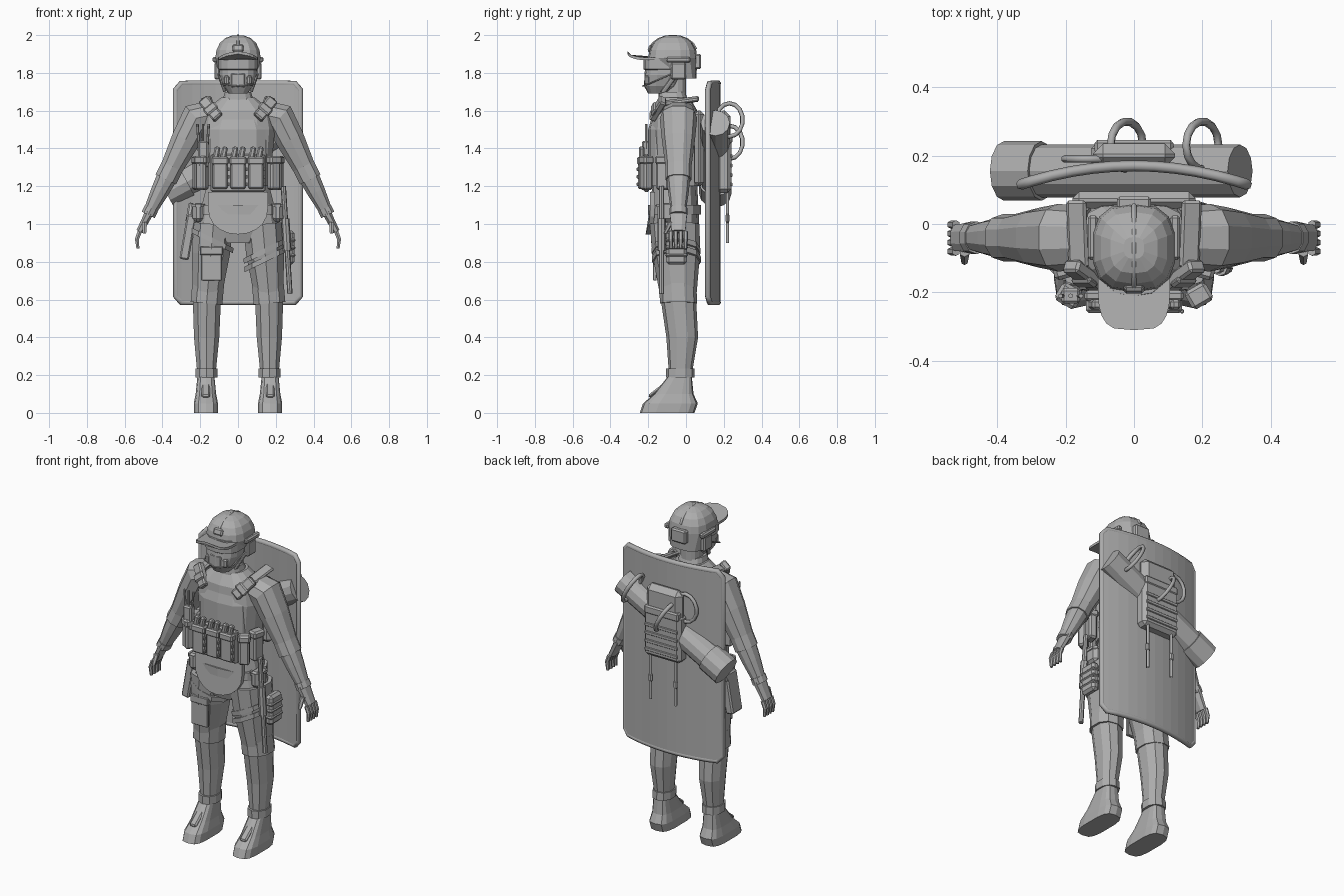
import bpy, bmesh
from math import sin, cos, pi, radians, copysign
from mathutils import Vector, Matrix, Euler

cube = bpy.data.objects.get("Cube")
if cube:
    bpy.data.objects.remove(cube)
shade = .42
colour = (shade, shade, shade, 1)
grey = bpy.data.materials.new("plain_grey")
grey.use_nodes = True
grey.diffuse_color = colour
grey.node_tree.nodes["Principled BSDF"].inputs["Base Color"].default_value = colour
X, Y, Z = (Vector(row) for row in Matrix.Identity(3))
SIDES = (-1, 1)

def place_object(name, data):
    data.materials.append(grey)
    obj = bpy.data.objects.new(name, data)
    bpy.context.scene.collection.objects.link(obj)
    return obj

def finish(name, bm):
    bmesh.ops.recalc_face_normals(bm, faces=bm.faces)
    mesh = bpy.data.meshes.new(name)
    bm.to_mesh(mesh)
    bm.free()
    place_object(name, mesh)

def skin(name, rings):
    """Bridge closed rings of points and cap both ends."""
    bm = bmesh.new()
    rows = [[bm.verts.new(point) for point in ring] for ring in rings]
    for low, high in zip(rows, rows[1:]):
        for i in range(len(low)):
            bm.faces.new((low[i - 1], low[i], high[i], high[i - 1]))
    bm.faces.new(rows[0][::-1])
    bm.faces.new(rows[-1])
    finish(name, bm)

def turn_around(count):
    return [2 * pi * (i + .5) / count for i in range(count)]

def oval(centre, u, v, sides, power):
    def squared(t):
        return copysign(abs(t) ** (2 / power), t)
    return [centre + u * squared(cos(a)) + v * squared(sin(a)) for a in turn_around(sides)]

def loft(name, base, sections, lean=0, sides=14, power=2.6):
    """Stack level ovals given as height above base, half width, half depth."""
    skin(name, [oval(base + Z * rise + Y * lean * rise, X * width, Y * depth, sides, power)
                for rise, width, depth in sections])

def limb(name, sections, flat=1, tilt=0, sides=10):
    """Sweep ovals square to a path of points and radii; flat scales the depth."""
    path = [point for point, radius in sections]
    rings = []
    for i, (point, radius) in enumerate(sections):
        along = path[min(i + 1, len(path) - 1)] - path[max(i - 1, 0)]
        side = along.cross(Y).normalized() + Z * tilt
        rings.append(oval(point, side * radius, Y * radius * flat, sides, 2.2))
    skin(name, rings)

def band(name, start, end, place, width, radius, flat=1, tilt=0):
    limb(name, [(start.lerp(end, place + step), radius) for step in (0, width)], flat, tilt)

def box(name, centre, size, turn=(0, 0, 0), bevel=.008):
    bm = bmesh.new()
    bmesh.ops.create_cube(bm, size=1, matrix=Matrix.Diagonal((*size, 1)))
    bmesh.ops.bevel(bm, geom=bm.edges[:], offset=bevel, segments=1, affect='EDGES')
    rotation = Euler([radians(angle) for angle in turn]).to_matrix().to_4x4()
    bm.transform(Matrix.Translation(centre) @ rotation)
    finish(name, bm)

def pouch(name, centre, size, turn=(0, 0, 0)):
    """A bevelled bag with a slightly larger flap over its upper quarter."""
    width, depth, height = size
    box(name, centre, size, turn, depth / 5)
    box(name + "_flap", centre + Z * height * .38, (width + .01, depth + .01, height / 4), turn, depth / 5)

def rod(name, start, end, radius, sides=12):
    span = end - start
    bm = bmesh.new()
    bmesh.ops.create_cone(bm, cap_ends=True, segments=sides, radius1=radius, radius2=radius, depth=span.length)
    aim = span.to_track_quat('Z', 'Y').to_matrix().to_4x4()
    bm.transform(Matrix.Translation((start + end) / 2) @ aim)
    finish(name, bm)

def cord(name, points, radius, closed=True):
    curve = bpy.data.curves.new(name, 'CURVE')
    curve.dimensions, curve.bevel_depth, curve.bevel_resolution = '3D', radius, 1
    line = curve.splines.new('POLY')
    line.points.add(len(points) - 1)
    for knot, point in zip(line.points, points):
        knot.co = (*point, 1)
    line.use_cyclic_u = closed
    obj = place_object(name, curve)
    bpy.ops.object.select_all(action='DESELECT')
    obj.select_set(True)
    bpy.context.view_layer.objects.active = obj
    bpy.ops.object.convert(target='MESH')

def hoop(name, centre, u, v, radius):
    cord(name, [centre + u * cos(a) + v * sin(a) for a in turn_around(14)], radius)

# Torso, vest, belt and collar
pelvis = Vector((0, -.06, .9))
waist, throat = pelvis + Z * .3, pelvis + Z * .7
loft("torso", pelvis, [(0, .1, .1), (.1, .22, .13), (.3, .17, .12), (.6, .2, .13), (.7, .18, .12), (.77, .09, .08)])
loft("vest", waist, [(0, .17, .14), (.3, .17, .14), (.37, .14, .12)], power=3)
loft("belt", pelvis, [(rise, .21, .14) for rise in (.15, .2)])
box("back_panel", waist + Vector((0, .13, .2)), (.36, .05, .4), bevel=.02)
loft("neck", throat, [(0, .06, .06), (.2, .06, .06)])
loft("collar", throat, [(0, .1, .09), (.1, .07, .07)], lean=-.15)

# Head, mask and goggles
chin, skull = Vector((0, -.14, 1.69)), Vector((0, -.07, 1.88))
mouth = chin + Vector((0, -.06, .07))
loft("face", chin, [(0, .05, .06), (.04, .08, .09), (.1, .1, .1), (.2, .1, .11)], lean=.2)
box("mask", mouth, (.1, .04, .1), bevel=.018)
loft("goggles", chin + Y * .02, [(.12, .09, .09), (.13, .105, .105), (.18, .105, .105)])
for s in SIDES:
    ear = Vector((s * .11, -.04, 1.81))
    box("mask_filter", mouth + X * s * .055, (.03, .04, .05), (0, 0, s * 35))
    box("ear_cup", ear, (.03, .08, .09))
    box("helmet_rail", ear + Vector((s * .01, 0, .06)), (.03, .13, .03))
    jaw = chin + Vector((s * .07, .02, .01))
    limb("chin_strap", [(ear, .008), (jaw, .008)], flat=2)
    cord("microphone", [ear, mouth + Vector((s * .09, 0, -.02)), mouth - (Y + Z) * .03], .004, False)

# Helmet with brim, ridge, front mount and rear box
dome = [(cos(a) ** .8, sin(a)) for a in (pi * i / 9 for i in range(5))]
loft("helmet_dome", skull, [(.12 * up, .122 * out, .13 * out) for out, up in dome], power=2.7)
loft("helmet_skirt", skull, [(-.11, .1, .07), (0, .122, .13)], lean=-.5, power=2.6)
half_turn = [pi * i / 10 for i in range(11)]
fan = [(.105, -.12)] + [(.105 * copysign(abs(cos(a)) ** .5, cos(a)), -.21 - .1 * sin(a))
                        for a in half_turn] + [(-.105, -.12)]
skin("brim", [[(x, y, top - 3 * x * x) for x, y in fan] for top in (1.9, 1.915)])
cord("helmet_ridge", [skull + Y * .13 * cos(a) + Z * .115 * sin(a) ** .8 for a in half_turn[1:-1]], .008, False)
box("front_mount", skull + Vector((0, -.12, .05)), (.06, .02, .04), (-20, 0, 0))
box("rear_box", skull + Vector((0, .13, -.02)), (.1, .04, .08))

for s in SIDES:
    # Arms and hands
    collarbone, shoulder = Vector((s * .13, -.04, 1.58)), Vector((s * .22, -.04, 1.56))
    elbow, wrist = Vector((s * .36, -.04, 1.28)), Vector((s * .47, -.04, 1.06))
    knuckle = Vector((s * .52, -.04, .96))
    limb("arm", [(collarbone, .08), (shoulder, .09), (shoulder.lerp(elbow, .4), .08), (elbow, .06),
                 (elbow.lerp(wrist, .5), .05), (wrist, .035)], flat=1.1)
    band("elbow_pad", elbow, wrist, -.2, .4, .063, 1.1)
    band("cuff", elbow, wrist, .9, .15, .04, 1.2)
    box("shoulder_patch", shoulder.lerp(elbow, .3) + X * s * .06, (.03, .08, .08), (0, s * -28, 0))
    limb("palm", [(wrist, .025), (wrist.lerp(knuckle, .5), .022), (knuckle, .02)], flat=2, sides=8)
    for i in range(4):
        root = knuckle + Y * (.026 * i - .04)
        limb("finger", [(root, .013), (root + Vector((s * .015, 0, -.04)), .012),
                        (root + Vector((s * .01, 0, -.09)), .009)], sides=6)
    thumb = wrist.lerp(knuckle, .5) - Y * .04
    limb("thumb", [(thumb, .016), (thumb - (Y + Z * 2) * .03, .01)], sides=6)

    # Legs, bands and boots
    hip, knee = Vector((s * .13, -.06, 1)), Vector((s * .165, -.04, .6))
    ankle = Vector((s * .167, -.03, .2))
    calf = knee.lerp(ankle, .5) + Y * .015
    limb("leg", [(hip, .11), (hip.lerp(knee, .4), .105), (knee, .078), (calf, .07), (ankle, .05)], 1.2)
    band("knee_pad", hip, knee, .8, .25, .088, 1.12)
    band("ankle_band", ankle, knee, -.03, .12, .06, 1.25)
    heel = Vector((s * .17, -.1, 0))
    loft("boot", heel, [(0, .065, .145), (.05, .065, .145), (.1, .055, .105), (.2, .045, .06)], lean=.35, power=3.4)
    box("boot_tongue", heel + Vector((0, -.045, .125)), (.045, .13, .02), (38, 0, 0))
    for i in range(2 if s > 0 else 1):
        band("thigh_band", hip, knee, .25 + s * .07 + i * .11, .07, .118, 1.1, s * .4)

    # Shoulder straps
    strap = Vector((s * .145, -.15, 1.61))
    box("front_strap", strap, (.06, .04, .14), (-25, s * 40, 0))
    box("strap_buckle", strap - Y * .02, (.075, .02, .045), (-25, s * 40, 0))
    box("top_strap", strap + Vector((s * .02, .12, .04)), (.06, .2, .02), (8, s * 15, 0))

# Pouches across the chest and around the waist
chest = waist + Vector((0, -.15, .07))
box("pouch_panel", chest, (.29, .03, .2))
for i in (-1, 0, 1):
    front = chest + Vector((i * .095, -.025, 0))
    pouch("magazine_pouch", front, (.08, .04, .17))
    for s in SIDES:
        box("magazine", front + Vector((s * .02, 0, .1)), (.03, .03, .08), (0, 12, 0))
    for step in range(3):
        box("snap_tab", front + Vector((.045, -.02, .04 * step - .06)), (.012, .012, .02), bevel=.003)
for s in SIDES:
    pouch("front_side_pouch", chest + X * s * .19, (.06, .05, .18), (0, 0, s * 30))
    pouch("rear_side_pouch", chest + Vector((s * .21, .09, 0)), (.07, .05, .18), (0, 0, s * 75))
    pouch("hip_pouch", waist + Vector((s * .21, -.04, -.14)), (.06, .1, .1))
radio = chest + Vector((-.185, 0, .1))
box("radio", radio, (.055, .045, .14))
for i in (-1, 0, 1):
    rod("antenna", radio + X * i * .02, radio + Vector((i * .03, 0, .16)), .007, 6)

# Groin guard with rounded lower edge
guard = [(-.16 * cos(a), 1.1 - .155 * sin(a) ** .8) for a in half_turn] + [(.16, 1.17), (-.16, 1.17)]
skin("groin_guard", [[(x, y + x * x, z) for x, z in guard] for y in (-.215, -.19)])

# Thigh pocket, holster, baton and left pouch
pouch("thigh_pocket", Vector((-.14, -.165, .79)), (.11, .02, .18))
holster = Vector((-.265, -.06, .93))
box("holster", holster, (.05, .1, .24), (0, 10, 0))
box("pistol_grip", holster + Vector((.01, .05, .13)), (.03, .05, .1), (-20, 10, 0))
baton_tip, baton_top = Vector((.275, -.13, .63)), Vector((.24, -.13, 1.2))
rod("baton", baton_tip, baton_top, .014, 8)
rod("baton_holder", baton_tip.lerp(baton_top, .4), baton_tip.lerp(baton_top, .7), .022, 8)
leg_pouch = Vector((.275, -.05, .875))
box("left_pouch", leg_pouch, (.05, .11, .18), bevel=.015)
for i in (-1, 0, 1):
    box("left_pouch_rib", leg_pouch + Vector((.005, 0, i * .04)), (.05, .12, .02))

# Curved shield with cut corners and a raised rim
half, middle, reach = .33, 1.165, .58
columns = [-half, .03 - half] + [i * .06 for i in range(-4, 5)] + [half - .03, half]
spans = [(x, .17 - x * x / 2, reach - (.035 if abs(x) == half else 0)) for x in columns]
skin("shield", [[(x, y + s, middle + up * tall) for s, up in ((-.012, -1), (.012, -1), (.012, 1), (-.012, 1))]
                for x, y, tall in spans])
cord("shield_rim", [(x, y, middle - tall) for x, y, tall in spans]
     + [(x, y, middle + tall) for x, y, tall in reversed(spans)], .016)

# Slanted tube across the shield, with cap, hoops and handle
low, high = Vector((-.38, .155, 1.165)), Vector((.31, .155, 1.535))
rod("tube", low, high, .077)
rod("tube_cap", low, low.lerp(high, .16), .087)
for place in (.84, .52):
    hoop("tube_hoop", low.lerp(high, place) + (Y + Z) * .075, Y * .07, (high - low).cross(Y).normalized() * .1, .012)
hoop("shield_handle", Vector((-.13, .19, 1.5)), X * .075, Z * .085, .011)

# Back bag with webbing and hanging straps
bag = Vector((0, .2, 1.31))
box("bag_body", bag, (.25, .08, .29), bevel=.02)
box("bag_top", bag + Z * .19, (.24, .07, .2), bevel=.03)
box("bag_flap", bag + Vector((0, .025, .14)), (.23, .04, .05))
for i in range(4):
    box("bag_webbing", bag + Vector((0, .04, .05 * i - .1)), (.22, .012, .02), bevel=.003)
for s in SIDES:
    hook = bag + Vector((s * .085, .02, -.13))
    cord("hanging_strap", [hook, hook - Z * .28], .009, False)
    box("strap_end", hook - Z * .15, (.03, .02, .05))
